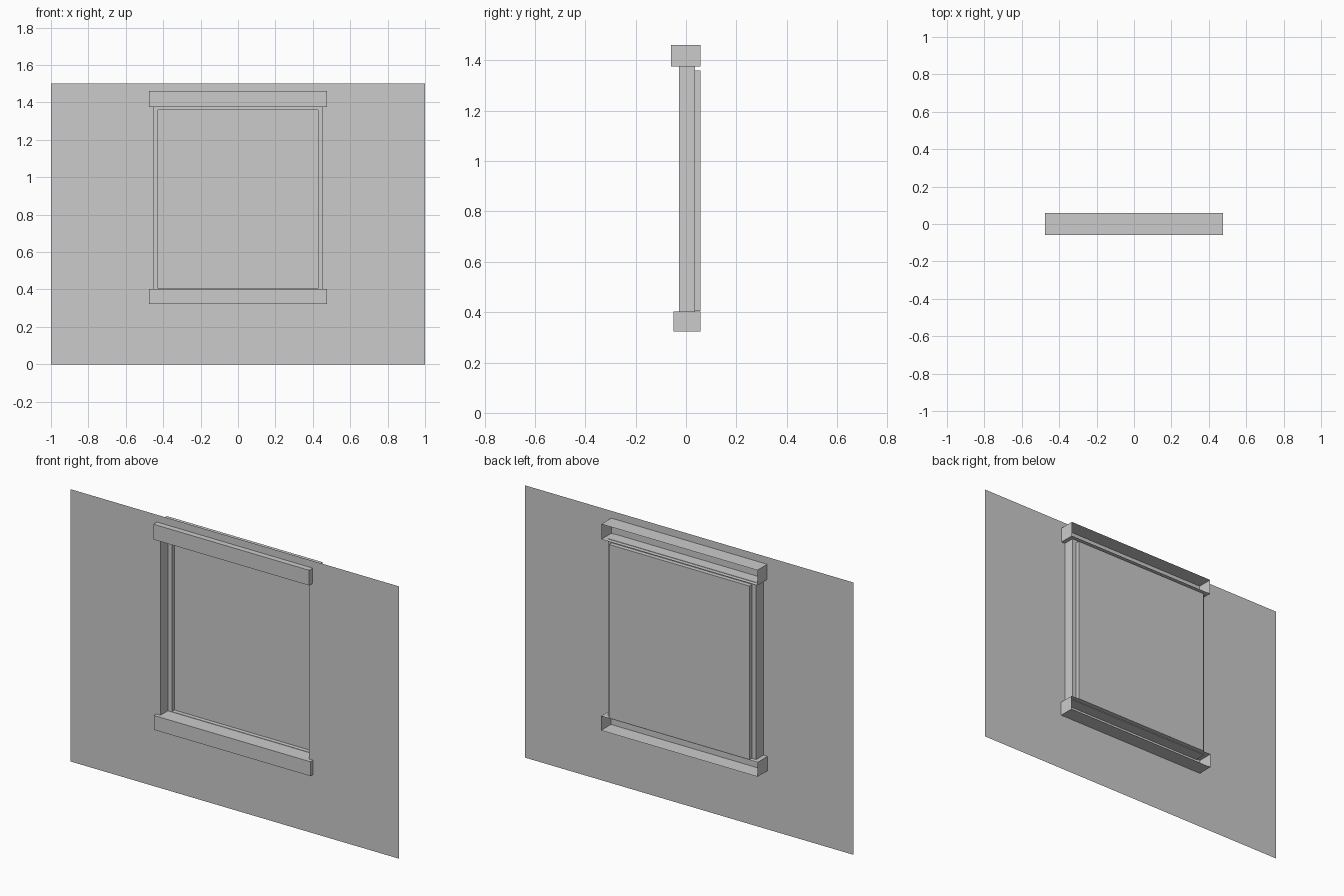
import bpy, bmesh
from mathutils import Matrix, Vector

if "Cube" in bpy.data.objects:
    bpy.data.objects.remove(bpy.data.objects["Cube"])

WALL_Y, STEP_Y, BACK_Y = -0.028, 0.035, 0.058


def finish(name, bm):
    bmesh.ops.recalc_face_normals(bm, faces=bm.faces)
    mesh = bpy.data.meshes.new(name)
    bm.to_mesh(mesh)
    bm.free()
    bpy.context.collection.objects.link(bpy.data.objects.new(name, mesh))


def nested_frames(name, rects, fill_last=False):
    """Skin a series of rectangles (half width, z low, z high, y)."""
    bm = bmesh.new()
    loops = [[bm.verts.new((x, y, z)) for x, z in ((-w, lo), (w, lo), (w, hi), (-w, hi))]
             for w, lo, hi, y in rects]
    for a, b in zip(loops, loops[1:]):
        for i in range(4):
            j = (i + 1) % 4
            bm.faces.new((a[i], a[j], b[j], b[i]))
    if fill_last:
        bm.faces.new(loops[-1])
    finish(name, bm)


def open_back_board(name, half_w, front, lo, hi):
    """Hollow trim board, open towards the rear."""
    bm = bmesh.new()
    size = Vector((2 * half_w, BACK_Y - front, hi - lo, 1))
    centre = Vector((0, (BACK_Y + front) / 2, (lo + hi) / 2))
    bmesh.ops.create_cube(bm, size=1, matrix=Matrix.Translation(centre) @ Matrix.Diagonal(size))
    rear = [f for f in bm.faces if f.calc_center_median().y > BACK_Y - 1e-4]
    bmesh.ops.delete(bm, geom=rear, context='FACES')
    finish(name, bm)


# thin wall sheet with the window opening
nested_frames("wall", [(1.0, 0, 1.5, WALL_Y), (0.452, 0.398, 1.378, WALL_Y)])

# reveal, stepping in before the glass
nested_frames("window_reveal", [(0.452, 0.398, 1.378, WALL_Y), (0.452, 0.398, 1.378, STEP_Y),
                                (0.428, 0.404, 1.36, STEP_Y), (0.428, 0.404, 1.36, BACK_Y)])

# pane
nested_frames("window_pane", [(0.428, 0.404, 1.36, BACK_Y)], fill_last=True)

# head board and sill
open_back_board("head_board", 0.475, -0.059, 1.376, 1.46)
open_back_board("window_sill", 0.477, -0.05, 0.323, 0.402)
